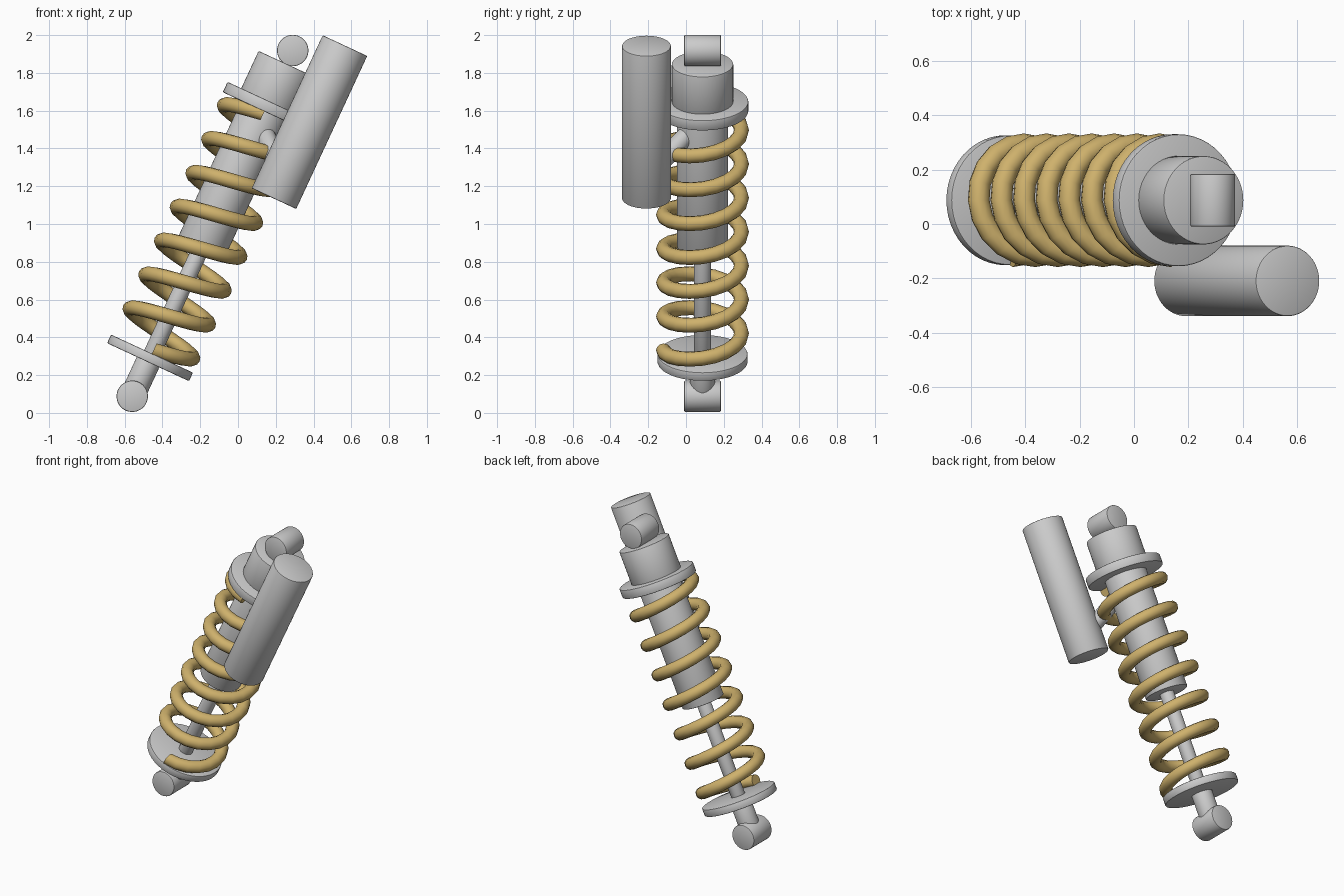
import bpy, math
from mathutils import Vector, Matrix

if "Cube" in bpy.data.objects:
    bpy.data.objects.remove(bpy.data.objects["Cube"])

TILT = math.radians(24.9)
BASE = Vector((-0.56, 0.0875, 0.088))   # centre of the lower eye
V = Vector((math.cos(TILT), 0, -math.sin(TILT)))
U = Vector((math.sin(TILT), 0, math.cos(TILT)))
Y = Vector((0, 1, 0))


def pt(v, y, s):
    """Point in shock space: v across, y sideways, s along the axis."""
    return BASE + V * v + Y * y + U * s


def material(name, rgb):
    m = bpy.data.materials.new(name)
    m.diffuse_color = (*rgb, 1)
    m.use_nodes = True
    m.node_tree.nodes["Principled BSDF"].inputs["Base Color"].default_value = m.diffuse_color
    return m


GREY = material("metal_grey", (0.6, 0.6, 0.6))
GOLD = material("spring_gold", (0.62, 0.44, 0.15))


def finish(ob, name, mat):
    ob.name = name
    ob.data.materials.append(mat)
    bpy.ops.object.select_all(action='DESELECT')
    ob.select_set(True)
    bpy.context.view_layer.objects.active = ob
    bpy.ops.object.shade_smooth_by_angle(angle=math.radians(40))


def rod(name, a, b, r, bevel=0.006):
    """Cylinder of radius r between two points, with softened rims."""
    d = b - a
    bpy.ops.mesh.primitive_cylinder_add(vertices=48, radius=r, depth=d.length)
    ob = bpy.context.object
    ob.matrix_world = Matrix.Translation((a + b) / 2) @ d.to_track_quat('Z', 'Y').to_matrix().to_4x4()
    if bevel:
        mod = ob.modifiers.new("rim", 'BEVEL')
        mod.width, mod.segments = bevel, 2
        mod.limit_method, mod.angle_limit = 'ANGLE', math.radians(40)
        bpy.ops.object.modifier_apply(modifier=mod.name)
    finish(ob, name, GREY)


# stack of parts along the main axis: name, start, end, radius
for name, s0, s1, r in [
    ("lower_shaft", 0.0, 0.22, 0.066),
    ("lower_spring_collar", 0.199, 0.249, 0.239),
    ("piston_rod", 0.22, 0.95, 0.045),
    ("damper_body", 0.875, 1.70, 0.135),
    ("upper_spring_collar", 1.662, 1.722, 0.243),
    ("upper_cap", 1.70, 1.94, 0.163),
]:
    rod(name, pt(0, 0, s0), pt(0, 0, s1), r)

# mounting eyes
for name, s in (("lower_eye", 0), ("upper_eye", 2.018)):
    rod(name, pt(0, -0.097, s), pt(0, 0.097, s), 0.083)

# side reservoir and its connecting pipe
rod("reservoir", pt(0.24, -0.297, 1.265), pt(0.24, -0.297, 2.158), 0.13)
rod("reservoir_pipe", pt(0.06, -0.085, 1.55), pt(0.2, -0.255, 1.42), 0.05)

# coil spring: a helix swept with a round wire
TURNS, STEPS, R, WIRE, S0, S1 = 7, 20, 0.206, 0.04, 0.268, 1.652
SIDES = 12
n = TURNS * STEPS
verts, faces = [], []
for i in range(n + 1):
    a = -math.pi / 2 + 2 * math.pi * i / STEPS
    s = S0 + (S1 - S0) * i / n
    radial = V * math.cos(a) + Y * math.sin(a)
    centre = BASE + U * s + radial * R
    for k in range(SIDES):
        t = 2 * math.pi * k / SIDES
        verts.append(centre + radial * (WIRE * math.cos(t)) + U * (WIRE * math.sin(t)))
for i in range(n):
    for k in range(SIDES):
        k2 = (k + 1) % SIDES
        p, q = i * SIDES, (i + 1) * SIDES
        faces.append((p + k, p + k2, q + k2, q + k)[::-1])
faces.append(tuple(range(SIDES)))
faces.append(tuple(range(n * SIDES, (n + 1) * SIDES))[::-1])
mesh = bpy.data.meshes.new("coil_spring")
mesh.from_pydata(verts, [], faces)
spring = bpy.data.objects.new("coil_spring", mesh)
bpy.context.collection.objects.link(spring)
bpy.context.view_layer.objects.active = spring
spring.select_set(True)
bpy.ops.object.mode_set(mode='EDIT')
bpy.ops.mesh.select_all(action='SELECT')
bpy.ops.mesh.normals_make_consistent(inside=False)
bpy.ops.object.mode_set(mode='OBJECT')
finish(spring, "coil_spring", GOLD)
